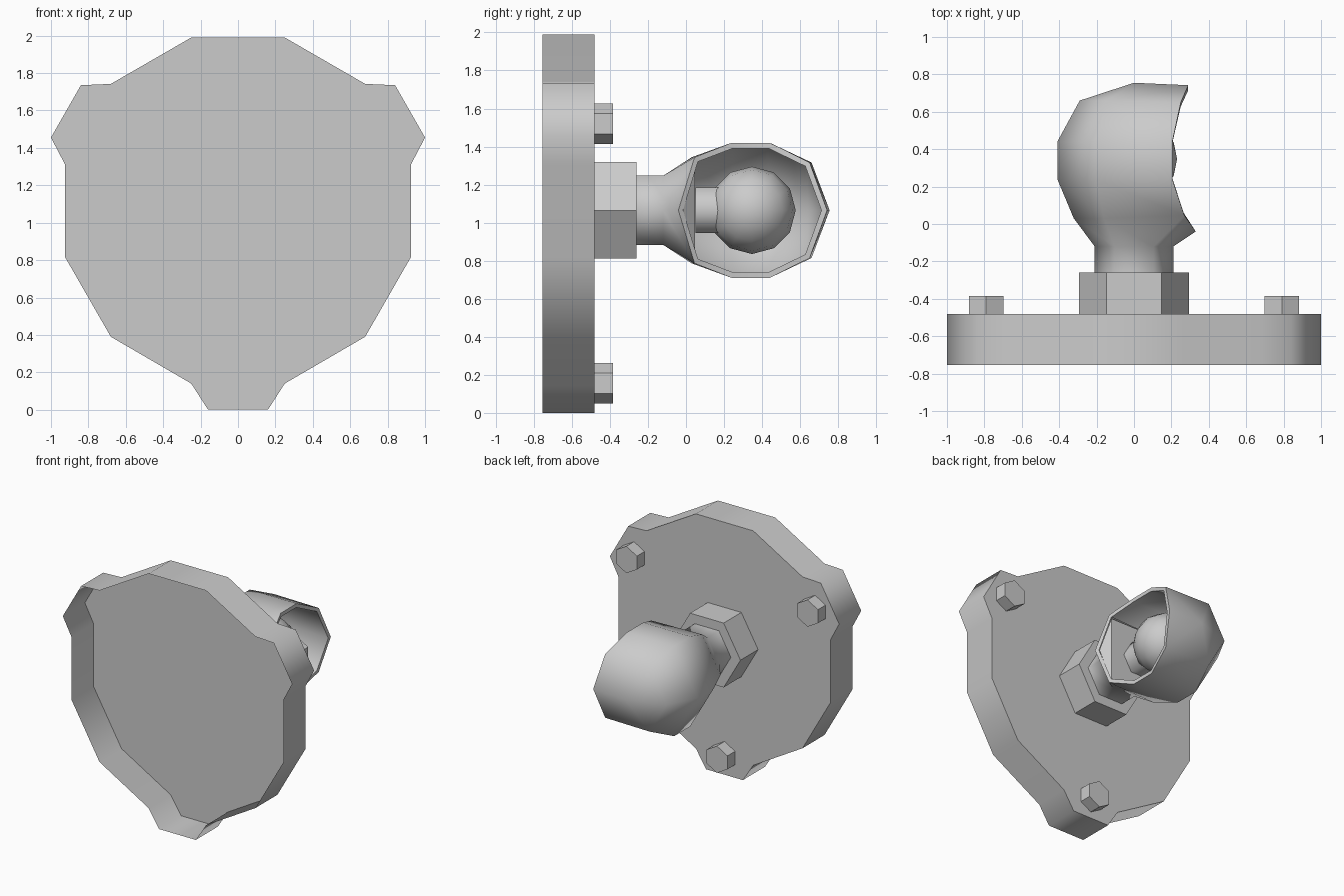
import bpy, bmesh, math
from mathutils import Matrix, Vector

cube = bpy.data.objects.get("Cube")
if cube:
    bpy.data.objects.remove(cube, do_unlink=True)

ZC = 1.065            # height of the main axis, which runs along y
STEP = math.radians(60)

grey = bpy.data.materials.new("light_grey")
grey.use_nodes = True
grey.diffuse_color = (0.6, 0.6, 0.6, 1)
grey.node_tree.nodes["Principled BSDF"].inputs["Base Color"].default_value = (0.6, 0.6, 0.6, 1)


def activate(ob):
    bpy.ops.object.select_all(action='DESELECT')
    ob.select_set(True)
    bpy.context.view_layer.objects.active = ob


def smooth(ob):
    activate(ob)
    bpy.ops.object.shade_smooth_by_angle(angle=math.radians(70))


def finish(bm, name):
    mesh = bpy.data.meshes.new(name)
    bm.to_mesh(mesh)
    bm.free()
    mesh.materials.append(grey)
    ob = bpy.data.objects.new(name, mesh)
    bpy.context.collection.objects.link(ob)
    return ob


def cup(name, outline, y0, y1, capped=True):
    """Walls from an (x, z) outline run along y, open in front, capped at the back."""
    bm = bmesh.new()
    front = [bm.verts.new((x, y0, z)) for x, z in outline]
    back = [bm.verts.new((x, y1, z)) for x, z in outline]
    # Outlines run counter-clockwise in x, z
    for i in range(len(outline)):
        j = (i + 1) % len(outline)
        bm.faces.new((front[i], front[j], back[j], back[i]))
    if capped:
        bm.faces.new(back[::-1])
    return finish(bm, name)


def hexagon(cx, cz, r, turn=0.0):
    return [(cx + r * math.cos(STEP * i + turn), cz + r * math.sin(STEP * i + turn))
            for i in range(6)]


# Hollow mounting plate with three lugs, open at the front
half = [(0.16, 0.0), (0.25, 0.14), (0.68, 0.39), (0.924, 0.815), (0.924, 1.31),
        (1.0, 1.455), (0.84, 1.735), (0.68, 1.742), (0.25, 1.99)]
outline = half + [(-x, z) for x, z in reversed(half)]
smooth(cup("mounting_plate", outline, -0.755, -0.48))

# Lug bolts
for name, x, z in (("left_bolt", 0.79, 1.52), ("right_bolt", -0.79, 1.52),
                   ("bottom_bolt", 0.0, 0.156)):
    cup(name, hexagon(x, z, 0.106, math.radians(30)), -0.48, -0.385)

# Central nut and ball stem
cup("central_nut", hexagon(0, ZC, 0.293), -0.48, -0.26)
smooth(cup("ball_stem", hexagon(0, ZC, 0.137), 0.05, 0.22, capped=False))

# Ball inside the socket, poles along x
bm = bmesh.new()
bmesh.ops.create_uvsphere(bm, u_segments=12, v_segments=8, radius=0.23)
bmesh.ops.transform(bm, verts=bm.verts, matrix=Matrix.Translation((0, 0.347, ZC))
                    @ Matrix.Rotation(math.radians(90), 4, 'Y'))
smooth(finish(bm, "ball"))

# Neck and socket shell: six-sided body of revolution, open on the +x side
rings = [(-0.26, 0.21), (-0.12, 0.21), (0.03, 0.322), (0.24, 0.41), (0.44, 0.41), (0.66, 0.29)]
rim = {2: (0.27, 0.045), 3: (0.205, 0.24), 4: (0.205, 0.44), 5: (0.25, 0.65)}
bm = bmesh.new()
rows = []
for i, (y, r) in enumerate(rings):
    row = []
    for k in range(1, 6):
        x, z = r * math.cos(STEP * k), ZC + r * math.sin(STEP * k)
        px, py = rim[i] if k in (1, 5) and i in rim else (x, y)
        row.append(bm.verts.new((px, py, z)))
    rows.append(row)
for a, b in zip(rows, rows[1:]):
    for k in range(4):
        bm.faces.new((a[k], a[k + 1], b[k + 1], b[k]))
# Neck side, flare lip, back cap and rim tips on +x
side = [bm.verts.new(p) for p in ((0.21, -0.26, ZC), (0.21, -0.12, ZC), (0.33, -0.04, ZC))]
pole = bm.verts.new((0, 0.755, ZC))
high_tip = bm.verts.new((0.29, 0.742, ZC))
for k in (0, 4):
    for i in range(2):
        bm.faces.new((side[i], rows[i][k], rows[i + 1][k], side[i + 1]))
    bm.faces.new((pole, high_tip, rows[5][k]))
for k in range(4):
    bm.faces.new((pole, rows[5][k], rows[5][k + 1]))
bmesh.ops.recalc_face_normals(bm, faces=bm.faces)
centre = Vector((0, 0.3, ZC))
if sum(f.normal.dot(f.calc_center_median() - centre) for f in bm.faces) < 0:
    bmesh.ops.reverse_faces(bm, faces=bm.faces)
shell = finish(bm, "socket_shell")
wall = shell.modifiers.new("wall", 'SOLIDIFY')
wall.thickness = 0.03
wall.offset = -1
activate(shell)
bpy.ops.object.modifier_apply(modifier="wall")

# Drop the wall's inner side below the socket floor
bm = bmesh.new()
bm.from_mesh(shell.data)
hidden = []
for f in bm.faces:
    c = f.calc_center_median()
    if c.y < 0 and f.normal.dot(Vector((c.x, 0, c.z - ZC))) < 0.02:
        hidden.append(f)
bmesh.ops.delete(bm, geom=hidden, context='FACES')
bm.to_mesh(shell.data)
bm.free()
smooth(shell)

# Socket floor with a ramp down to the rim tip
bm = bmesh.new()
floor = [bm.verts.new((x, 0.048, z)) for x, z in
         ((0.25, ZC + 0.255), (-0.15, ZC + 0.255), (-0.3, ZC), (-0.15, ZC - 0.255),
          (0.25, ZC - 0.255))]
tip = bm.verts.new((0.31, -0.015, ZC))
bm.faces.new(floor[::-1])
bm.faces.new((floor[0], floor[4], tip))
bmesh.ops.recalc_face_normals(bm, faces=bm.faces)
if bm.faces[:][0].normal.y < 0:
    bmesh.ops.reverse_faces(bm, faces=bm.faces)
finish(bm, "socket_floor")
